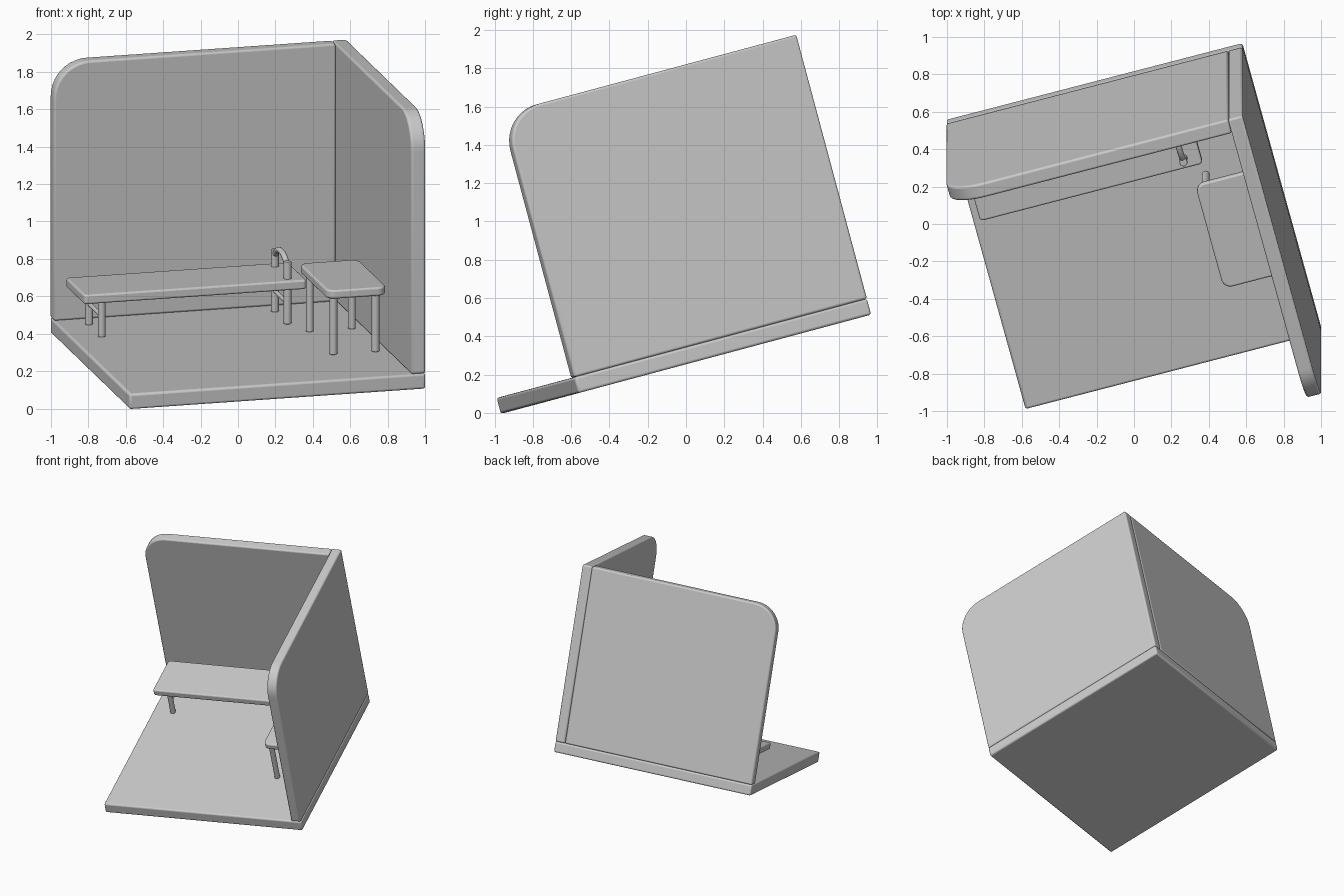
import bpy, bmesh, math
from mathutils import Matrix, Vector

if "Cube" in bpy.data.objects:
    bpy.data.objects.remove(bpy.data.objects["Cube"])

# Whole room is tilted: turned 15 deg about z, then 15 deg about x
A = math.radians(15)
L, H, T = 1.64, 1.513, 0.086          # floor side, total height, floor thickness
W = 0.08                              # wall thickness
ROOM = (Matrix.Translation((-0.58, -0.97, -0.006))
        @ Matrix.Rotation(A, 4, 'X') @ Matrix.Rotation(A, 4, 'Z'))


def finish(name, bm, bevel=0.0):
    bmesh.ops.recalc_face_normals(bm, faces=bm.faces)
    me = bpy.data.meshes.new(name)
    bm.to_mesh(me)
    bm.free()
    ob = bpy.data.objects.new(name, me)
    bpy.context.collection.objects.link(ob)
    ob.matrix_world = ROOM
    if bevel:
        m = ob.modifiers.new("soft_edges", 'BEVEL')
        m.width, m.segments, m.limit_method = bevel, 3, 'ANGLE'
        m.angle_limit = math.radians(40)
    bpy.ops.object.select_all(action='DESELECT')
    ob.select_set(True)
    bpy.context.view_layer.objects.active = ob
    bpy.ops.object.shade_smooth_by_angle(angle=math.radians(35))
    return ob


def outline(corners, steps=10):
    """Polygon from (x, y, radius) corners, with the corners rounded."""
    pts, n = [], len(corners)
    for i, (x, y, r) in enumerate(corners):
        p = Vector((x, y))
        if r == 0:
            pts.append(p)
            continue
        a = (Vector(corners[i - 1][:2]) - p).normalized() * r
        b = (Vector(corners[(i + 1) % n][:2]) - p).normalized() * r
        c = p + a + b
        for k in range(steps + 1):
            t = k / steps * math.pi / 2
            pts.append(c - b * math.cos(t) - a * math.sin(t))
    return pts


def slab(name, corners, place, depth, bevel):
    bm = bmesh.new()
    f = bm.faces.new([bm.verts.new(place(p.x, p.y)) for p in outline(corners)])
    r = bmesh.ops.extrude_face_region(bm, geom=[f])
    vs = [v for v in r['geom'] if isinstance(v, bmesh.types.BMVert)]
    bmesh.ops.translate(bm, verts=vs, vec=depth)
    return finish(name, bm, bevel)


def top_board(name, x0, x1, y0, y1, z, t, r):
    return slab(name, [(x0, y0, r), (x1, y0, r), (x1, y1, r), (x0, y1, r)],
                lambda x, y: (x, y, z - t), (0, 0, t), 0.01)


def post(name, x, y, z0, z1, r=0.021, bevel=0.004):
    bm = bmesh.new()
    bmesh.ops.create_cone(bm, cap_ends=True, segments=24, radius1=r, radius2=r,
                          depth=z1 - z0, matrix=Matrix.Translation((x, y, (z0 + z1) / 2)))
    return finish(name, bm, bevel)


def tube(name, pts, r):
    cu = bpy.data.curves.new(name, 'CURVE')
    cu.dimensions = '3D'
    cu.bevel_depth, cu.bevel_resolution, cu.use_fill_caps = r, 4, True
    s = cu.splines.new('BEZIER')
    s.bezier_points.add(len(pts) - 1)
    for bp, p in zip(s.bezier_points, pts):
        bp.co = p
        bp.handle_left_type = bp.handle_right_type = 'AUTO'
    ob = bpy.data.objects.new(name, cu)
    bpy.context.collection.objects.link(ob)
    ob.matrix_world = ROOM


# Room shell
slab("floor", [(0, 0, 0), (L, 0, 0), (L, L, 0), (0, L, 0)],
     lambda x, y: (x, y, 0), (0, 0, T), 0.013)
slab("back_wall", [(0, T, 0), (L - W, T, 0), (L - W, H, 0), (0, H, 0.2)],
     lambda x, z: (x, L - W, z), (0, W, 0), 0.012)
slab("right_wall", [(0, T, 0), (L, T, 0), (L, H, 0), (0, H, 0.2)],
     lambda y, z: (L - W, y, z), (W, 0, 0), 0.012)

# Long bench along the back wall
top_board("bench_top", 0.053, 1.285, 1.133, 1.515, 0.336, 0.052, 0.02)
for side, x, top in (("left", 0.165, 0.29), ("right", 1.193, 0.43)):
    for end, y in (("front", 1.19), ("back", 1.45)):
        post(f"bench_{side}_{end}_leg", x, y, T, top)
    tube(f"bench_{side}_stretcher", [(x, 1.19, 0.2), (x, 1.45, 0.2)], 0.012)

# Arched rail above the right end of the bench
tube("bench_rail", [(1.193, 1.19, 0.40), (1.193, 1.25, 0.44), (1.193, 1.32, 0.452),
                    (1.193, 1.39, 0.44), (1.193, 1.45, 0.40)], 0.016)

# Small table against the right wall
top_board("table_top", 1.222, 1.55, 0.465, 1.058, 0.452, 0.048, 0.05)
for side, x in (("left", 1.267), ("right", 1.5)):
    for end, y in (("front", 0.517), ("back", 1.006)):
        post(f"table_{side}_{end}_leg", x, y, T, 0.42)
